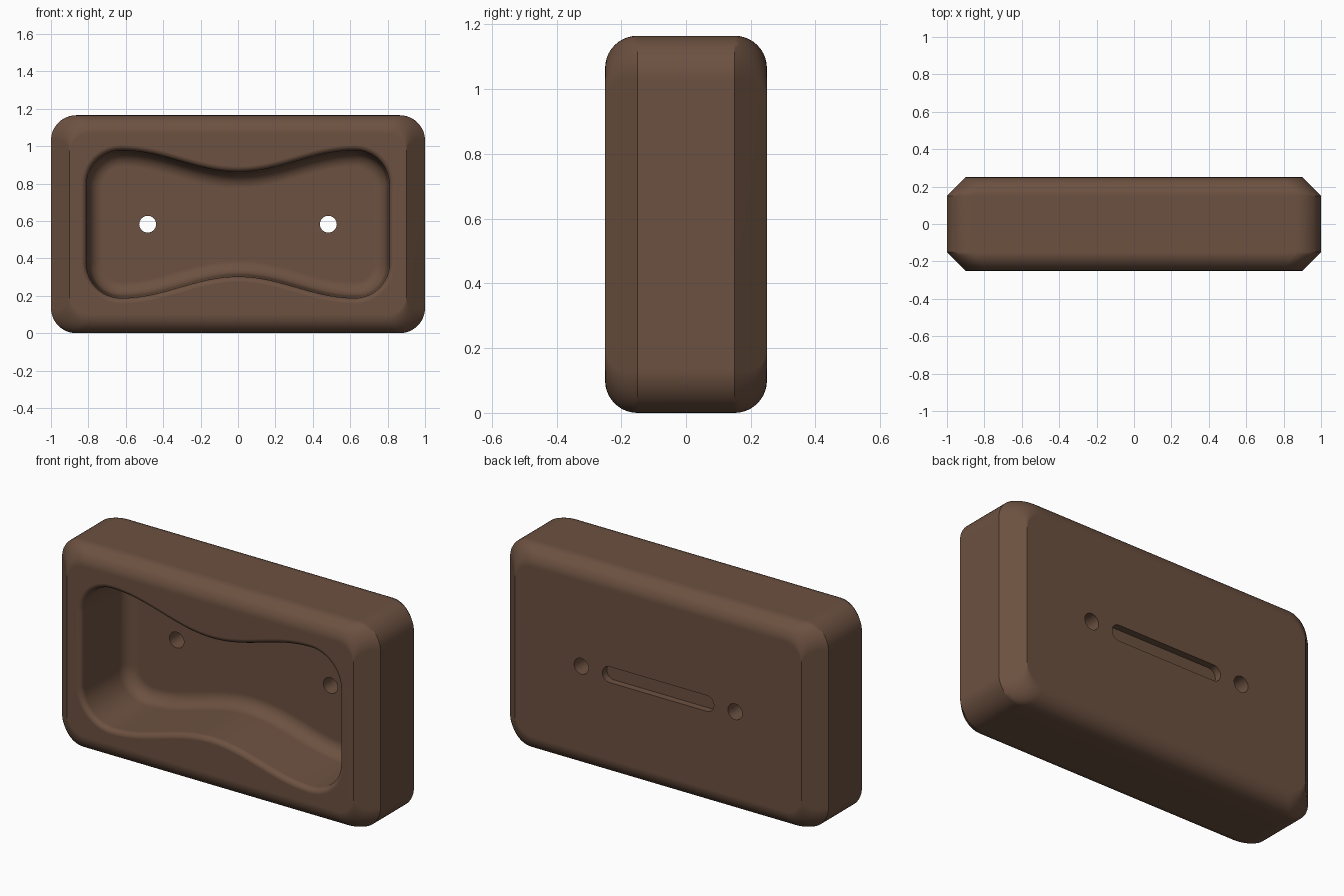
import bpy, bmesh
from math import sin, cos, pi, radians
from mathutils import Vector

cube = bpy.data.objects.get("Cube")
if cube:
    bpy.data.objects.remove(cube)

MID_Z = 0.5825
wood = bpy.data.materials.new("warm brown")
wood.use_nodes = True
BROWN = (0.15, 0.082, 0.052, 1)
wood.diffuse_color = BROWN
wood.node_tree.nodes["Principled BSDF"].inputs["Base Color"].default_value = BROWN


def loft(name, rings):
    """Skin (y, outline) rings of equal point count and cap both ends."""
    bm = bmesh.new()
    loops = [[bm.verts.new((p.x, y, p.y + MID_Z)) for p in pts] for y, pts in rings]
    n = len(loops[0])
    for a, b in zip(loops, loops[1:]):
        for i in range(n):
            j = (i + 1) % n
            bm.faces.new((a[i], a[j], b[j], b[i]))
    bm.faces.new(loops[0])
    bm.faces.new(loops[-1])
    bmesh.ops.recalc_face_normals(bm, faces=bm.faces)
    mesh = bpy.data.meshes.new(name)
    bm.to_mesh(mesh)
    bm.free()
    mesh.materials.append(wood)
    obj = bpy.data.objects.new(name, mesh)
    bpy.context.collection.objects.link(obj)
    return obj


def rounded_rect(hw, hh, r, steps=12, cx=0):
    pts = []
    for q, (sx, sz) in enumerate(((1, 1), (-1, 1), (-1, -1), (1, -1))):
        for k in range(steps + 1):
            a = (q + k / steps) * pi / 2
            pts.append(Vector((cx + sx * (hw - r) + r * cos(a), sz * (hh - r) + r * sin(a))))
    return pts


def waisted_outline():
    """Round-cornered opening whose long sides dip toward the middle."""
    peak, high, r = 0.625, 0.395, 0.185
    top = [Vector((peak + r * cos(a), high - r + r * sin(a)))
           for a in (k * pi / 28 for k in range(14))]
    waves = 40
    for k in range(waves + 1):
        x = peak * (1 - 2 * k / waves)
        top.append(Vector((x, high - 0.0575 * (1 + cos(pi * x / peak)))))
    top += [Vector((-p.x, p.y)) for p in reversed(top[:14])]
    return top + [Vector((-p.x, -p.y)) for p in top]


def offset(pts, d):
    """Move a counter-clockwise outline outward by d."""
    out = []
    for i, p in enumerate(pts):
        t = (pts[(i + 1) % len(pts)] - pts[i - 1]).normalized()
        out.append(p + Vector((t.y, -t.x)) * d)
    return out


# Block: chamfered ends, rounded top and bottom edges
def block_ring(side, a):
    s = sin(a)
    return (side * (0.15 + 0.1 * s),
            rounded_rect(1 - 0.1 * s, MID_Z - 0.1 * (1 - cos(a)), 0.135 - 0.03 * s))


angles = [k * pi / 20 for k in range(11)]
block = loft("block", [block_ring(-1, a) for a in reversed(angles)]
             + [block_ring(1, a) for a in angles])

# Front pocket with softened rim and filleted floor
outline = waisted_outline()
RIM, FILLET, DRAFT, FLOOR = 0.03, 0.075, 0.012, 0.14
rings = [(-0.3, offset(outline, 0.045)), (-0.252, offset(outline, 0.045))]
for k in range(1, 7):
    b = k * pi / 12
    rings.append((-0.22 - RIM * cos(b), offset(outline, RIM * (1 - sin(b)))))
for k in range(9):
    b = k * pi / 16
    rings.append((FLOOR - FILLET * (1 - sin(b)),
                  offset(outline, -DRAFT - FILLET * (1 - cos(b)))))
cutters = [loft("pocket_cutter", rings)]

# Screw holes through the floor
for side, label in ((1, "left"), (-1, "right")):
    hole = rounded_rect(0.045, 0.045, 0.0449, 8, side * 0.483)
    cutters.append(loft(label + "_hole_cutter", [(0, hole), (0.35, hole)]))

# Shallow slot in the back
slot = rounded_rect(0.35, 0.045, 0.0449)
cutters.append(loft("slot_cutter", [(0.21, slot), (0.35, slot)]))

for cutter in cutters:
    mod = block.modifiers.new(cutter.name, "BOOLEAN")
    mod.operation = "DIFFERENCE"
    mod.solver = "EXACT"
    mod.object = cutter

# Bake the cuts and drop the cutters
bpy.context.view_layer.update()
graph = bpy.context.evaluated_depsgraph_get()
carved = bpy.data.meshes.new_from_object(block.evaluated_get(graph))
block.modifiers.clear()
block.data = carved
for cutter in cutters:
    bpy.data.objects.remove(cutter)

bpy.ops.object.select_all(action="DESELECT")
block.select_set(True)
bpy.context.view_layer.objects.active = block
bpy.ops.object.shade_smooth_by_angle(angle=radians(30))
weighted = block.modifiers.new("even_shading", "WEIGHTED_NORMAL")
weighted.keep_sharp = True
